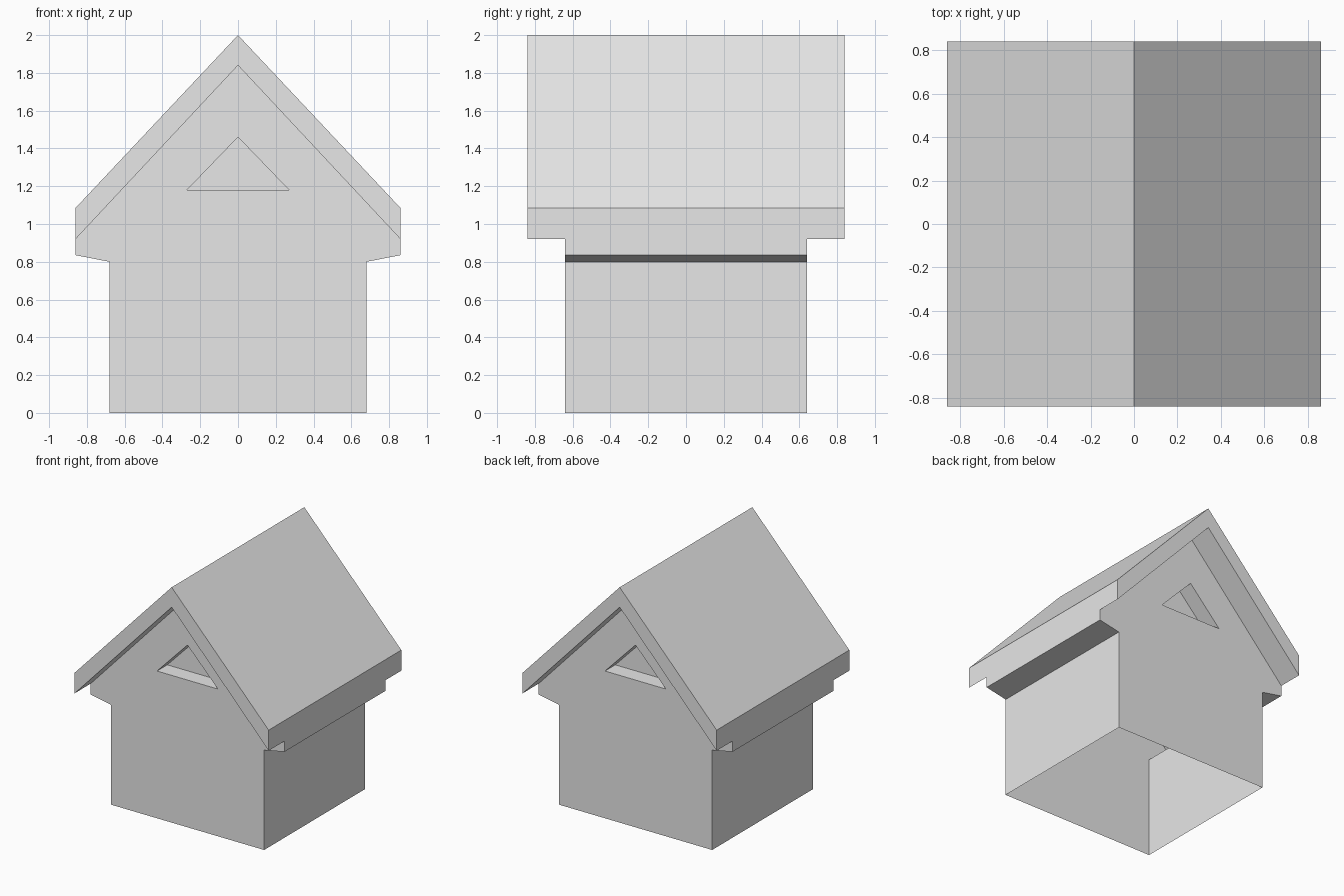
import bpy
import bmesh

cube = bpy.data.objects.get("Cube")
if cube:
    bpy.data.objects.remove(cube, do_unlink=True)

grey = bpy.data.materials.new("plain_grey")
grey.use_nodes = True
grey.diffuse_color = (0.8, 0.8, 0.8, 1)
grey.node_tree.nodes["Principled BSDF"].inputs["Base Color"].default_value = (0.8, 0.8, 0.8, 1)

HALF_WALL, HALF_EAVE = 0.68, 0.86      # half widths
WALL_END, ROOF_END = 0.64, 0.84        # half depths
RECESS_DEPTH = 0.13


def add_cap(bm, points, y):
    """Front-facing face from counter-clockwise (x, z) points."""
    return bm.faces.new([bm.verts.new((x, y, z)) for x, z in points])


def add_strip(bm, points, y0, y1):
    """Outer faces that run back from an open (x, z) path."""
    for a, b in zip(points, points[1:]):
        corners = ((a, y0), (a, y1), (b, y1), (b, y0))
        bm.faces.new([bm.verts.new((p[0], y, p[1])) for p, y in corners])


def finish(bm, name):
    """Weld the quarter model and mirror it to all four sides."""
    bmesh.ops.remove_doubles(bm, verts=bm.verts, dist=0.0005)
    mesh = bpy.data.meshes.new(name)
    bm.to_mesh(mesh)
    bm.free()
    mesh.materials.append(grey)
    obj = bpy.data.objects.new(name, mesh)
    bpy.context.collection.objects.link(obj)
    mirror = obj.modifiers.new("four_sides", "MIRROR")
    mirror.use_axis = (True, True, False)
    mirror.use_clip = True
    mirror.merge_threshold = 0.0005
    return obj


# Hollow house walls with flared eaves, open underneath
side = [(HALF_WALL, 0), (HALF_WALL, 0.80), (HALF_EAVE, 0.835), (HALF_EAVE, 0.92)]
opening = [(0, 1.46), (0.27, 1.18), (0, 1.18)]
walls = bmesh.new()
add_cap(walls, [(0, 0)] + side + [(0, 1.84)] + opening, -WALL_END)
add_strip(walls, side, -WALL_END, 0)

# Triangular recess in each gable
add_strip(walls, opening, -WALL_END, RECESS_DEPTH - WALL_END)
add_cap(walls, opening[::-1], RECESS_DEPTH - WALL_END)
finish(walls, "house_walls")

# Thick gabled roof overhanging both ends
slope = [(0, 1.84), (HALF_EAVE, 0.92), (HALF_EAVE, 1.085), (0, 2)]
roof = bmesh.new()
add_cap(roof, slope, -ROOF_END)
add_strip(roof, slope, -ROOF_END, 0)
finish(roof, "gabled_roof")
